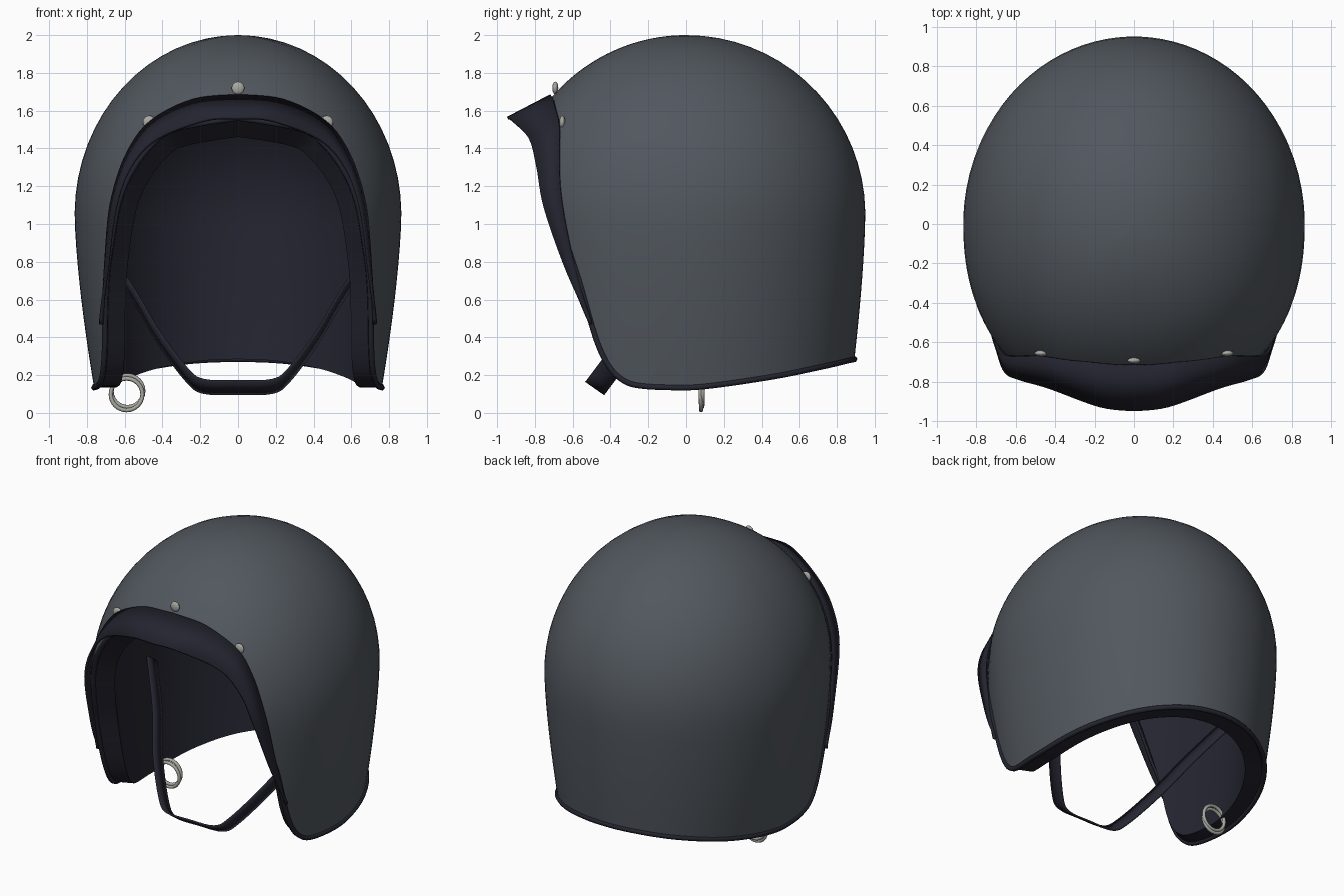
import bpy, bmesh, math
from mathutils import Vector

if "Cube" in bpy.data.objects:
    bpy.data.objects.remove(bpy.data.objects["Cube"])


def material(name, col):
    m = bpy.data.materials.new(name)
    m.diffuse_color = (*col, 1)
    m.use_nodes = True
    m.node_tree.nodes["Principled BSDF"].inputs["Base Color"].default_value = m.diffuse_color
    return m


GREY = material("shell grey", (0.083, 0.096, 0.112))
DARK = material("dark navy", (0.018, 0.018, 0.030))
METAL = material("metal", (0.40, 0.40, 0.37))


def make(name, verts, faces, mats, angle=35, thick=0):
    me = bpy.data.meshes.new(name)
    me.from_pydata([tuple(v) for v in verts], [], faces)
    bm = bmesh.new()
    bm.from_mesh(me)
    bmesh.ops.recalc_face_normals(bm, faces=bm.faces)
    bm.to_mesh(me)
    bm.free()
    ob = bpy.data.objects.new(name, me)
    bpy.context.collection.objects.link(ob)
    for m in mats:
        me.materials.append(m)
    if thick:
        s = ob.modifiers.new("thickness", 'SOLIDIFY')
        s.thickness = thick
        s.offset = 0
    smooth(ob, angle)
    return ob


def smooth(ob, angle=35):
    bpy.ops.object.select_all(action='DESELECT')
    ob.select_set(True)
    bpy.context.view_layer.objects.active = ob
    bpy.ops.object.shade_smooth_by_angle(angle=math.radians(angle))


def spline(pts, n):
    """Smooth curve through points of any dimension."""
    pts = [Vector(p) for p in pts]
    out = []
    for i in range(len(pts) - 1):
        a, b, c, d = pts[max(i - 1, 0)], pts[i], pts[i + 1], pts[min(i + 2, len(pts) - 1)]
        for j in range(n):
            t = j / n
            out.append(b + (c - a) * (t / 2) + (a * 2 - b * 5 + c * 4 - d) * (t * t / 2)
                       + (b * 3 - a - c * 3 + d) * (t ** 3 / 2))
    return out + [pts[-1]]


def mirrored(half):
    """Half curve starting at x = 0, turned into a full left-to-right curve."""
    return [Vector((-p[0], p[1], p[2])) for p in half[:0:-1]] + list(half)


# Shell surface: dome above ZC, slightly tapering below it
ZC, R = 1.05, 0.95


def radii(z, front):
    b = 0.94 if front else 0.95
    if z >= ZC:
        k = math.sqrt(max(0, 1 - ((z - ZC) / R) ** 2))
        return 0.865 * k, b * k
    d = ((ZC - z) / 0.92) ** 1.5
    return 0.865 * (1 - 0.12 * d), b * (1 - 0.08 * d)


def surf(phi, z):
    c, s = math.cos(phi), math.sin(phi)
    a, b = radii(z, c > 0)
    e = 2 / 2.2 if c > 0 else 1
    y = -b * abs(c) ** e * (1 if c > 0 else -1)
    return Vector((a * abs(s) ** e * (1 if s >= 0 else -1), y, z))


def phi_of(y, z):
    b = radii(z, y < 0)[1]
    t = min(1, abs(y) / b)
    return math.acos(t ** 1.1) if y < 0 else math.pi - math.acos(t)


def z_to_u(z):
    return math.acos((z - ZC) / R) if z > ZC else math.pi / 2 + (ZC - z) / R


def u_to_z(u):
    return ZC + R * math.cos(u) if u < math.pi / 2 else ZC - R * (u - math.pi / 2)


def inner(p):
    return Vector((p.x * 0.85, p.y * 0.85, 0.9 + (p.z - 0.9) * 0.85 if p.z > 0.9 else p.z))


# Rim of the face opening and the neck, as (y, z) seen from the side
rim_yz = [(-2, 1.56), (-0.76, 1.5), (-0.74, 1.42), (-0.72, 1.3), (-0.69, 1.15), (-0.63, 0.9),
          (-0.565, 0.7), (-0.5, 0.47), (-0.46, 0.35), (-0.41, 0.25), (-0.35, 0.185),
          (-0.27, 0.148), (-0.1, 0.135), (0.1, 0.14), (0.45, 0.19), (0.7, 0.24),
          (0.85, 0.275), (2, 0.285)]
half = spline([(phi_of(y, z), z) for y, z in rim_yz], 5)
rim = [(p[0], p[1]) for p in half] + [(-p[0], p[1]) for p in half[-2:0:-1]]

# Shell and padded liner as one closed body
ROWS = 26
N = len(rim)
rows = [[surf(phi, u_to_z(z_to_u(z) * r / ROWS)) for phi, z in rim] for r in range(1, ROWS + 1)]
rows += [[inner(p) for p in row] for row in rows[::-1]]
verts = [p for row in rows for p in row]
faces = [(r * N + i, r * N + (i + 1) % N, (r + 1) * N + (i + 1) % N, (r + 1) * N + i)
         for r in range(len(rows) - 1) for i in range(N)]
verts += [Vector((0, 0, 2)), inner(Vector((0, 0, 2)))]
last = (len(rows) - 1) * N
faces += [(len(verts) - 2, i, (i + 1) % N) for i in range(N)]
faces += [(len(verts) - 1, last + i, last + (i + 1) % N) for i in range(N)]
shell = make("helmet_shell_and_liner", verts, faces, [GREY, DARK], 45)
outer_count = ROWS * N
for f in shell.data.polygons:
    ids = list(f.vertices)
    f.material_index = 0 if all(i < outer_count or i == len(verts) - 2 for i in ids) else 1

# Edge trim running round the whole rim
cu = bpy.data.curves.new("edge_trim", 'CURVE')
cu.dimensions = '3D'
cu.bevel_depth = 0.016
cu.bevel_resolution = 1
sp = cu.splines.new('POLY')
sp.points.add(N - 1)
for q, (phi, z) in zip(sp.points, rim):
    q.co = (*surf(phi, z), 1)
sp.use_cyclic_u = True
cu.materials.append(DARK)
bpy.context.collection.objects.link(bpy.data.objects.new("edge_trim", cu))


def strip(name, edge_a, edge_b, mat, thick):
    n = len(edge_a)
    return make(name, list(edge_a) + list(edge_b),
                [(i, i + 1, n + i + 1, n + i) for i in range(n - 1)], [mat], 40, thick)


# Peak: flared band from the brow down both sides of the opening
root_yz = [(-2, 1.68), (-0.69, 1.655), (-0.665, 1.55), (-0.66, 1.4), (-0.65, 1.15),
           (-0.585, 0.8), (-0.495, 0.47)]
root = [surf(p[0], p[1]) for p in spline([(phi_of(y, z), z) for y, z in root_yz], 6)]
root = [p + Vector((p.x * 0.01, p.y * 0.015, 0)) for p in root]
lip = spline([(0, -0.945, 1.56), (0.17, -0.925, 1.55), (0.43, -0.83, 1.45), (0.57, -0.79, 1.3),
              (0.65, -0.75, 1.08), (0.695, -0.63, 0.74), (0.735, -0.505, 0.47)], 6)
strip("peak", mirrored(root), mirrored(lip), DARK, 0.016)

# Chin strap
path = mirrored(spline([(0, -0.48, 0.135), (0.18, -0.475, 0.14), (0.27, -0.43, 0.2),
                        (0.42, -0.28, 0.4), (0.55, -0.1, 0.62), (0.72, 0.08, 0.87)], 5))
w = Vector((0, 0.05, -0.035))
strip("chin_strap", [p - w for p in path], [p + w for p in path], DARK, 0.012)

# Press studs above the peak
for x, y, z in [(0, -0.692, 1.72), (0.47, -0.655, 1.54), (-0.47, -0.655, 1.54)]:
    bpy.ops.mesh.primitive_uv_sphere_add(segments=12, ring_count=8, radius=1, location=(x, y, z))
    ob = bpy.context.object
    ob.name = "press_stud"
    ob.scale = (0.034, 0.016, 0.034)
    ob.data.materials.append(METAL)
    smooth(ob)

# Pair of buckle rings
for dx, y, z, tilt in [(0, 0.077, 0.098, 0.03), (0.005, 0.088, 0.115, -0.03)]:
    bpy.ops.mesh.primitive_torus_add(major_segments=24, minor_segments=8, major_radius=0.084,
                                     minor_radius=0.011, location=(-0.59 + dx, y, z),
                                     rotation=(math.pi / 2 + tilt, 0, 0))
    ob = bpy.context.object
    ob.name = "buckle_ring"
    ob.data.materials.append(METAL)
    smooth(ob, 60)
